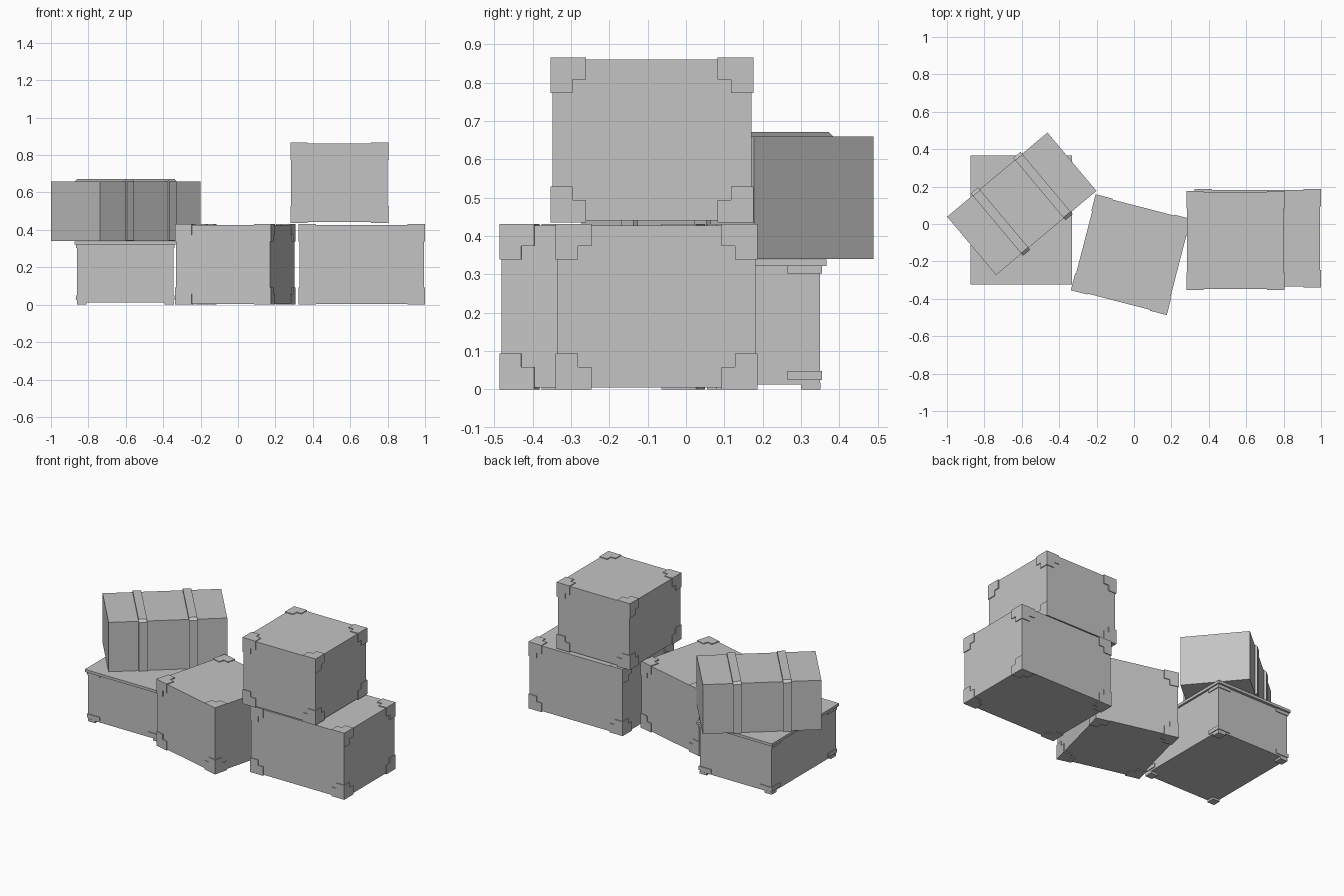
import bpy, bmesh, math
from itertools import product
from mathutils import Vector

cube = bpy.data.objects.get("Cube")
if cube:
    bpy.data.objects.remove(cube, do_unlink=True)

# One plain grey for everything
grey = bpy.data.materials.new("plain_grey")
grey.use_nodes = True
colour = (0.55, 0.55, 0.55, 1)
grey.diffuse_color = colour
grey.node_tree.nodes["Principled BSDF"].inputs["Base Color"].default_value = colour


def add_box(bm, low, high):
    """Axis-aligned box between two opposite corners."""
    low, high = Vector(low), Vector(high)
    size, mid = high - low, (low + high) / 2
    for v in bmesh.ops.create_cube(bm, size=1)["verts"]:
        v.co = Vector(a * b for a, b in zip(v.co, size)) + mid


def add_prism(bm, points, offset):
    """Solid made by pushing a flat outline along an offset."""
    face = bm.faces.new([bm.verts.new(p) for p in points])
    moved = bmesh.ops.extrude_face_region(bm, geom=[face], use_keep_orig=True)
    verts = [g for g in moved["geom"] if isinstance(g, bmesh.types.BMVert)]
    bmesh.ops.translate(bm, verts=verts, vec=offset)


def finish(bm, name, place, turn=0):
    bmesh.ops.recalc_face_normals(bm, faces=bm.faces)
    mesh = bpy.data.meshes.new(name)
    bm.to_mesh(mesh)
    bm.free()
    mesh.materials.append(grey)
    obj = bpy.data.objects.new(name, mesh)
    obj.location = place
    obj.rotation_euler.z = math.radians(turn)
    bpy.context.collection.objects.link(obj)


def box_object(name, size, place, turn=0):
    x, y, z = size
    bm = bmesh.new()
    add_box(bm, (-x / 2, -y / 2, 0), (x / 2, y / 2, z))
    finish(bm, name, place, turn)


def bracketed_crate(name, size, place, turn=0):
    """Crate with a thin notched plate on every face at every corner."""
    plate, reach, narrow = 0.005, 0.093, 0.058
    x, y, z = size
    bm = bmesh.new()
    add_box(bm, (plate - x / 2, plate - y / 2, plate), (x / 2 - plate, y / 2 - plate, z - plate))
    finish(bm, name + "_body", place, turn)

    outline = [(0, 0), (reach, 0), (reach, narrow), (narrow, narrow), (narrow, reach), (0, reach)]
    bm = bmesh.new()
    for signs in product((-1, 1), repeat=3):
        corner = Vector((signs[0] * x / 2, signs[1] * y / 2, z if signs[2] > 0 else 0))
        for axis in range(3):
            u, v = (axis + 1) % 3, (axis + 2) % 3
            points = []
            for a, b in outline:
                p = corner.copy()
                p[u] -= signs[u] * a
                p[v] -= signs[v] * b
                points.append(p)
            push = Vector()
            push[axis] = -signs[axis] * plate * 2
            add_prism(bm, points, push)
    finish(bm, name + "_corner_brackets", place, turn)


# Three bracketed crates
bracketed_crate("long_crate", (0.676, 0.526, 0.432), (0.662, -0.077, 0))
bracketed_crate("upper_crate", (0.525, 0.529, 0.43), (0.542, -0.089, 0.436))
bracketed_crate("turned_crate", (0.53, 0.53, 0.432), (-0.015, -0.164, 0), -14.5)

# Low crate with an overhanging lid
low_place = Vector((-0.602, 0.022, 0))
box_object("low_crate_body", (0.516, 0.656, 0.311), low_place + Vector((0, 0, 0.013)))
box_object("low_crate_lid", (0.542, 0.69, 0.017), low_place + Vector((0, 0, 0.322)))

# Corner bands and feet of the low crate
bm = bmesh.new()
half_x, half_y = 0.263, 0.333
for sx, sy in product((-1, 1), repeat=2):
    for bottom, top, reach, inset in ((0.024, 0.048, 0.09, 0), (0.302, 0.322, 0.09, 0), (0, 0.016, 0.055, 0.004)):
        xs = sorted((sx * (half_x - inset), sx * (half_x - reach)))
        ys = sorted((sy * (half_y - inset), sy * (half_y - reach)))
        add_box(bm, (xs[0], ys[0], bottom), (xs[1], ys[1], top))
finish(bm, "low_crate_bands_and_feet", low_place)

# Strapped case resting askew on the lid
case_place = (-0.6, 0.108, 0.34)
box_object("case_body", (0.7, 0.407, 0.32), case_place, 40)

# Two chamfered straps over the case
bm = bmesh.new()
half = [(0.217, 0.002), (0.217, 0.318), (0.2, 0.332)]
profile = half + [(-y, z) for y, z in reversed(half)]
width = 0.05
for centre in (-0.148, 0.148):
    add_prism(bm, [(centre - width / 2, y, z) for y, z in profile], Vector((width, 0, 0)))
finish(bm, "case_straps", case_place, 40)
